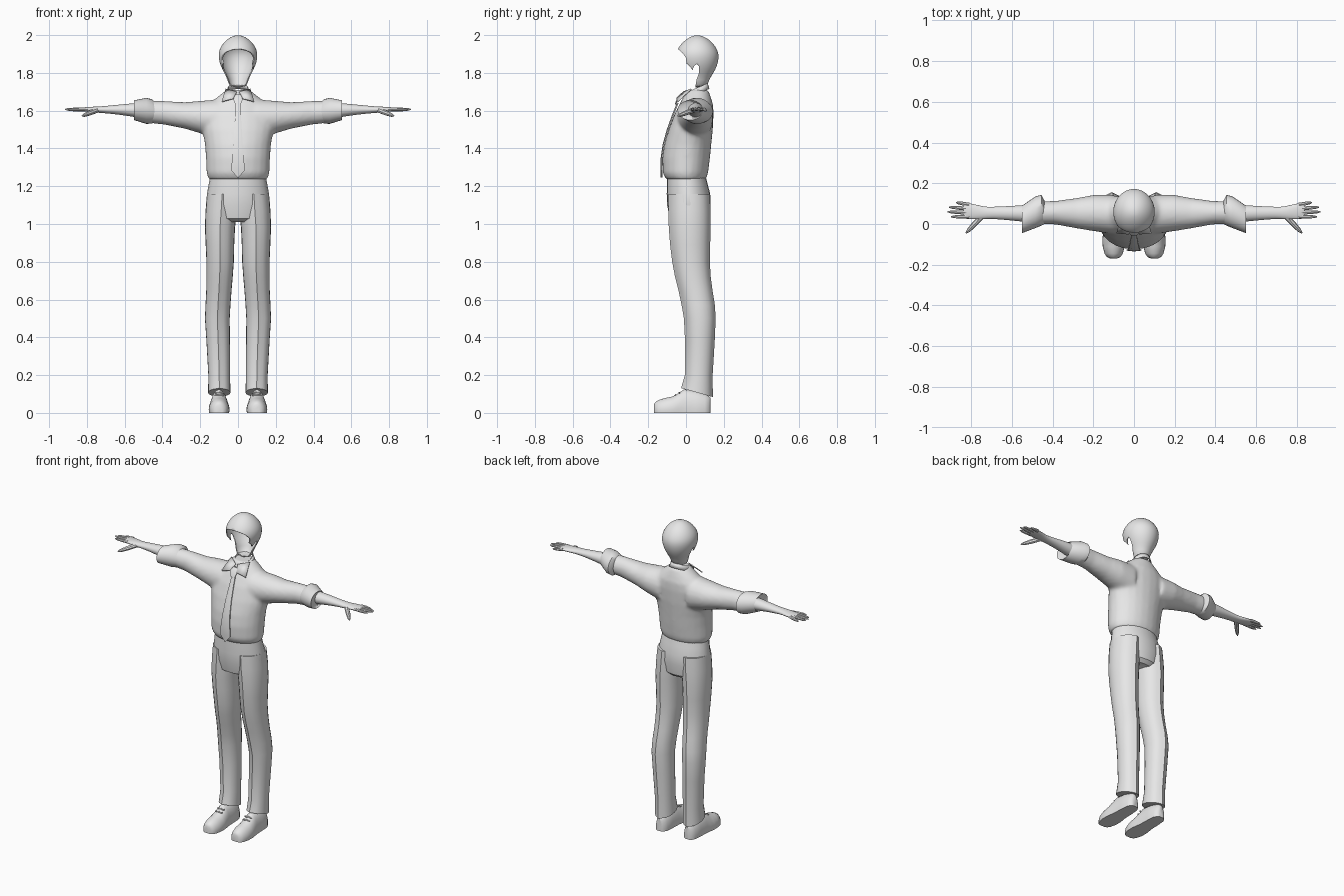
import bpy, bmesh, math
from mathutils import Vector

cube = bpy.data.objects.get("Cube")
if cube:
    bpy.data.objects.remove(cube, do_unlink=True)

grey = bpy.data.materials.new("light grey")
grey.use_nodes = True
grey.diffuse_color = (0.8, 0.8, 0.8, 1)
grey.node_tree.nodes["Principled BSDF"].inputs["Base Color"].default_value = (0.8, 0.8, 0.8, 1)


def section(axis, row, n=24):
    """Oval ring across an axis: row is (position, a low, a high, b low, b high)."""
    p, a0, a1, b0, b1 = row
    ring = []
    for i in range(n):
        t = math.tau * i / n
        a = (a0 + a1) / 2 + (a1 - a0) / 2 * math.cos(t)
        b = (b0 + b1) / 2 + (b1 - b0) / 2 * math.sin(t)
        ring.append(Vector({"x": (p, a, b), "y": (a, p, b), "z": (a, b, p)}[axis]))
    return ring


def loft(bm, rings, caps=True):
    loops = [[bm.verts.new(p) for p in ring] for ring in rings]
    for lo, hi in zip(loops, loops[1:]):
        for i in range(len(lo)):
            j = (i + 1) % len(lo)
            bm.faces.new((lo[i], lo[j], hi[j], hi[i]))
    if caps:
        bm.faces.new(loops[0])
        bm.faces.new(loops[-1])


def finish(name, bm, mirror=False, subsurf=0, thick=0):
    bmesh.ops.recalc_face_normals(bm, faces=bm.faces[:])
    me = bpy.data.meshes.new(name)
    bm.to_mesh(me)
    bm.free()
    me.materials.append(grey)
    ob = bpy.data.objects.new(name, me)
    bpy.context.collection.objects.link(ob)
    bpy.ops.object.select_all(action="DESELECT")
    ob.select_set(True)
    bpy.context.view_layer.objects.active = ob
    bpy.ops.object.shade_smooth_by_angle(angle=math.radians(38))
    if subsurf:
        ob.modifiers.new("Subdivision", "SUBSURF").levels = subsurf
        ob.modifiers[-1].render_levels = subsurf
    if thick:
        ob.modifiers.new("Thickness", "SOLIDIFY").thickness = thick
    if mirror:
        m = ob.modifiers.new("Mirror", "MIRROR")
        m.use_clip = False
        m.use_mirror_merge = False
    return ob


def tube(name, axis, rows, caps=True, **kw):
    bm = bmesh.new()
    loft(bm, [section(axis, r) for r in rows], caps)
    return finish(name, bm, **kw)


def symmetric(rows):
    return [(z, -w, w, front, back) for z, w, front, back in rows]


# Shirt: trunk and both sleeves fused into one smooth skin
trunk = symmetric([
    (1.235, .155, -.105, .105), (1.27, .167, -.123, .117), (1.35, .17, -.125, .127),
    (1.42, .175, -.115, .134), (1.5, .19, -.092, .142), (1.58, .19, -.062, .146),
    (1.63, .16, -.037, .144), (1.67, .112, -.015, .132), (1.71, .062, .005, .118)])
sleeve = [
    (.1, -.05, .145, 1.45, 1.66), (.2, -.035, .143, 1.48, 1.652), (.28, -.022, .128, 1.504, 1.645),
    (.39, -.002, .113, 1.526, 1.651), (.5, -.002, .113, 1.538, 1.652)]
bm = bmesh.new()
loft(bm, [section("z", r) for r in trunk])
for s in (1, -1):
    loft(bm, [section("x", (s * r[0],) + r[1:]) for r in sleeve])
shirt = finish("shirt", bm)
rm = shirt.modifiers.new("Fuse", "REMESH")
rm.mode = "VOXEL"
rm.voxel_size = 0.01
rm.use_smooth_shade = True
sm = shirt.modifiers.new("Soften", "SMOOTH")
sm.factor = 0.5
sm.iterations = 8

# Rolled cuffs, forearms and hands
tube("sleeve_cuff", "x", [
    (.44, .0, .115, 1.54, 1.645), (.455, -.008, .143, 1.532, 1.66), (.485, -.02, .135, 1.53, 1.668),
    (.55, -.045, .09, 1.55, 1.655), (.54, -.02, .085, 1.56, 1.645)], mirror=True)
tube("forearm_and_palm", "x", [
    (.48, .003, .097, 1.558, 1.643), (.55, .012, .092, 1.566, 1.64), (.62, .019, .088, 1.578, 1.633),
    (.7, .026, .084, 1.586, 1.625), (.74, .024, .085, 1.589, 1.622), (.79, .022, .1, 1.593, 1.62),
    (.83, .026, .104, 1.597, 1.616), (.84, .03, .1, 1.6, 1.613)], mirror=True, subsurf=1)


def finger(bm, start, end, radius):
    a, b = Vector(start), Vector(end)
    turn = (b - a).to_track_quat("Z", "Y")
    rings = []
    for f, k in ((0, 1), (.5, .95), (.85, .7), (1, .25)):
        rings.append([a.lerp(b, f) + turn @ Vector((radius * k * math.cos(t), radius * k * math.sin(t), 0))
                      for t in (math.tau * i / 8 for i in range(8))])
    loft(bm, rings)


bm = bmesh.new()
for y0, x1, y1, z1 in ((.095, .875, .106, 1.6), (.075, .91, .083, 1.605),
                       (.055, .917, .06, 1.607), (.035, .9, .036, 1.605)):
    finger(bm, (.81, y0, 1.607), (x1, y1, z1), .0095)
finger(bm, (.745, .04, 1.603), (.825, -.044, 1.572), .014)
finish("fingers", bm, mirror=True)

# Trousers: hips plus creased legs
tube("trouser_hips", "z", symmetric([
    (1.01, .11, -.05, .1), (1.03, .15, -.085, .122), (1.1, .17, -.1, .131), (1.16, .164, -.102, .128),
    (1.21, .155, -.101, .115), (1.255, .147, -.1, .104)]))
bm = bmesh.new()
rings = []
for row in [(1.16, .005, .163, -.085, .12), (1.07, .006, .172, -.086, .124), (.98, .016, .175, -.083, .124),
            (.89, .02, .171, -.076, .122), (.8, .022, .167, -.065, .12), (.72, .028, .167, -.05, .125),
            (.65, .034, .168, -.032, .134), (.57, .04, .172, -.015, .147), (.5, .044, .175, -.003, .151),
            (.38, .043, .167, .003, .146), (.2, .042, .157, .002, .135), (.11, .04, .158, -.018, .136)]:
    ring = section("z", row)
    ring[6].y += .006
    ring[18].y -= .008
    if row[0] < .12:
        for p in ring:
            p.z -= .28 * (p.y - .05)
    rings.append(ring)
loft(bm, rings)
finish("trouser_leg", bm, mirror=True)

# Shoes: flat-bottomed lofts from toe to heel, with laces
bm = bmesh.new()
rings = []
for y, w, h in [(-.169, .018, .045), (-.162, .034, .057), (-.145, .045, .068), (-.11, .054, .079),
                (-.07, .055, .087), (-.04, .051, .105), (-.01, .046, .124), (.05, .044, .115),
                (.1, .04, .1), (.122, .028, .088), (.13, .014, .08)]:
    ring = section("y", (y, .1 - w, .1 + w, -.6 * h, h))
    for p in ring:
        p.z = max(p.z, 0)
    rings.append(ring)
loft(bm, rings)
bmesh.ops.dissolve_degenerate(bm, dist=1e-5, edges=bm.edges[:])
finish("shoe", bm, mirror=True)
bm = bmesh.new()
for y, z in ((-.055, .1), (-.035, .112)):
    finger(bm, (.075, y, z - .006), (.125, y, z - .006), .005)
finish("shoe_laces", bm, mirror=True)

# Collar band, collar wings, tie
bm = bmesh.new()
rings = []
for row, tilt in (((1.69, -.066, .066, -.012, .124), .4), ((1.722, -.054, .054, .004, .115), .42)):
    ring = section("z", row)
    for p in ring:
        p.z += tilt * (p.y - .06)
    rings.append(ring)
loft(bm, rings, caps=False)
finish("collar_band", bm, thick=.005)

bm = bmesh.new()
bm.faces.new([bm.verts.new(p) for p in (
    (.064, .03, 1.712), (.006, -.012, 1.697), (.024, -.048, 1.662), (.085, -.042, 1.645))])
finish("collar_wing", bm, mirror=True, thick=.006)


def flat_bar(name, rows):
    bm = bmesh.new()
    loft(bm, [[Vector((-w, y + .006, z)), Vector((-w, y, z)), Vector((0, y - .004, z)),
               Vector((w, y, z)), Vector((w, y + .006, z))] for z, w, y in rows])
    finish(name, bm)


flat_bar("tie_blade", [(1.64, .012, -.045), (1.58, .015, -.069), (1.5, .02, -.098), (1.42, .025, -.12),
                       (1.35, .031, -.13), (1.285, .036, -.131), (1.245, .002, -.13)])
flat_bar("tie_knot", [(1.685, .02, -.025), (1.67, .028, -.042), (1.632, .014, -.056)])

# Open-faced hair shell with sideburns and ear notches
hair = tube("hair", "z", symmetric([
    (1.999, .012, .048, .072), (1.99, .04, .02, .1), (1.97, .068, -.01, .132), (1.94, .092, -.038, .157),
    (1.91, .103, -.053, .172), (1.88, .104, -.056, .175), (1.84, .095, -.047, .167), (1.8, .074, -.022, .147),
    (1.765, .055, .0, .122), (1.72, .047, .008, .112)]), subsurf=1, thick=.005)
profile = [(-.056, 1.938), (-.02, 1.907), (0, 1.88), (.002, 1.85), (.02, 1.835), (.034, 1.815), (.044, 1.838),
           (.057, 1.846), (.07, 1.835), (.069, 1.8), (.056, 1.765), (.045, 1.7), (-.2, 1.7), (-.2, 1.945)]
bm = bmesh.new()
loft(bm, [[Vector((x, y, z)) for y, z in profile] for x in (-.2, .2)])
cutter = finish("face_opening_cutter", bm)
cutter.hide_render = True
cutter.hide_set(True)
cut = hair.modifiers.new("Face opening", "BOOLEAN")
cut.operation = "DIFFERENCE"
cut.solver = "EXACT"
cut.object = cutter
